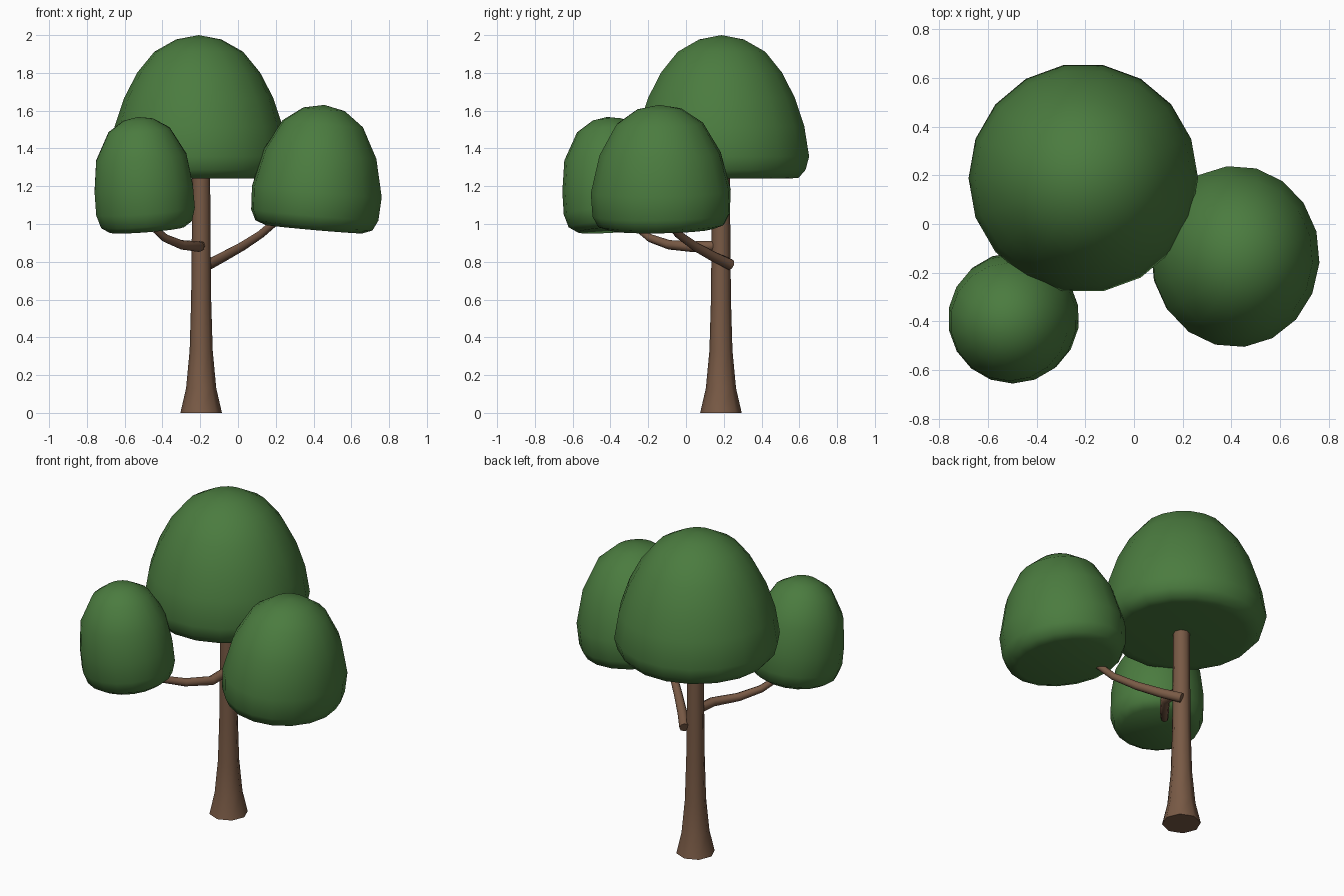
import bpy
from math import sin, cos, pi, radians

if "Cube" in bpy.data.objects:
    bpy.data.objects.remove(bpy.data.objects["Cube"])


def material(name, color):
    m = bpy.data.materials.new(name)
    m.diffuse_color = (*color, 1)
    m.use_nodes = True
    m.node_tree.nodes["Principled BSDF"].inputs["Base Color"].default_value = m.diffuse_color
    return m


BARK = material("bark", (0.19, 0.102, 0.06))
LEAF = material("leaf", (0.07, 0.2, 0.05))


def finish(obj, mat, angle):
    obj.data.materials.clear()
    obj.data.materials.append(mat)
    bpy.ops.object.select_all(action='DESELECT')
    obj.select_set(True)
    bpy.context.view_layer.objects.active = obj
    bpy.ops.object.shade_smooth_by_angle(angle=radians(angle))


def lathe(name, profile, sides, mat, loc, tilt=(0, 0, 0), scale=(1, 1, 1),
          angle=60, phase=0.0):
    """Revolve (radius, height) points, bottom to top; zero radius makes a pole."""
    verts, faces, rings = [], [], []
    for r, h in profile:
        n = sides if r > 0 else 1
        rings.append(list(range(len(verts), len(verts) + n)))
        for i in range(n):
            a = 2 * pi * i / sides + phase
            verts.append((r * cos(a), r * sin(a), h))
    for low, high in zip(rings, rings[1:]):
        for i in range(sides):
            j = (i + 1) % sides
            if len(high) == 1:
                faces.append((low[i], low[j], high[0]))
            else:
                faces.append((low[i], low[j], high[j], high[i]))
    faces.append(rings[0][::-1])
    if len(rings[-1]) > 1:
        faces.append(rings[-1])
    mesh = bpy.data.meshes.new(name)
    mesh.from_pydata(verts, [], faces)
    obj = bpy.data.objects.new(name, mesh)
    bpy.context.collection.objects.link(obj)
    obj.location = loc
    obj.rotation_euler = [radians(t) for t in tilt]
    obj.scale = scale
    finish(obj, mat, angle)


def branch(name, points):
    """Tapered tube through (x, y, z, radius) points."""
    curve = bpy.data.curves.new(name, 'CURVE')
    curve.dimensions = '3D'
    curve.bevel_depth = 1.0
    curve.bevel_resolution = 2
    curve.use_fill_caps = True
    spline = curve.splines.new('POLY')
    spline.points.add(len(points) - 1)
    for p, (x, y, z, r) in zip(spline.points, points):
        p.co = (x, y, z, 1)
        p.radius = r
    obj = bpy.data.objects.new(name, curve)
    bpy.context.collection.objects.link(obj)
    bpy.ops.object.select_all(action='DESELECT')
    obj.select_set(True)
    bpy.context.view_layer.objects.active = obj
    bpy.ops.object.convert(target='MESH')
    finish(bpy.context.object, BARK, 60)


# Flared trunk
lathe("trunk", [(0.11, 0), (0.08, 0.13), (0.061, 0.33), (0.053, 0.6),
                (0.05, 0.9), (0.047, 1.3)], 8, BARK, (-0.195, 0.185, 0))

# Branches reaching into the side crowns
branch("right_branch", [(-0.155, 0.235, 0.785, 0.03), (-0.08, 0.15, 0.825, 0.028),
                        (0.02, 0.05, 0.88, 0.025), (0.12, -0.04, 0.945, 0.022),
                        (0.22, -0.1, 1.03, 0.02)])
branch("left_branch", [(-0.2, 0.16, 0.885, 0.027), (-0.205, 0.03, 0.88, 0.028),
                       (-0.3, -0.09, 0.89, 0.025), (-0.385, -0.19, 0.925, 0.022),
                       (-0.43, -0.24, 0.965, 0.02), (-0.45, -0.28, 1.02, 0.018)])

# Main crown on top of the trunk
lathe("main_crown", [(0.36, 0), (0.415, 0.005), (0.452, 0.047), (0.471, 0.117),
                     (0.445, 0.277), (0.395, 0.427), (0.325, 0.562),
                     (0.235, 0.672), (0.12, 0.737), (0, 0.76)],
      18, LEAF, (-0.208, 0.188, 1.24), angle=80)

# Side crowns, leaning outward
lathe("right_crown", [(0.27, 0), (0.325, 0.02), (0.353, 0.075), (0.36, 0.2),
                      (0.312, 0.4), (0.223, 0.56), (0.115, 0.637), (0, 0.66)],
      18, LEAF, (0.4, -0.13, 0.973), (1, 5, 0), (0.96, 1.035, 1), 80, radians(-4))
lathe("left_crown", [(0.2, 0), (0.245, 0.03), (0.266, 0.1), (0.265, 0.22),
                     (0.243, 0.385), (0.165, 0.53), (0.08, 0.585), (0, 0.6)],
      18, LEAF, (-0.482, -0.375, 0.97), (4, -4.5, 0), (1, 1, 1), 80, radians(10))
